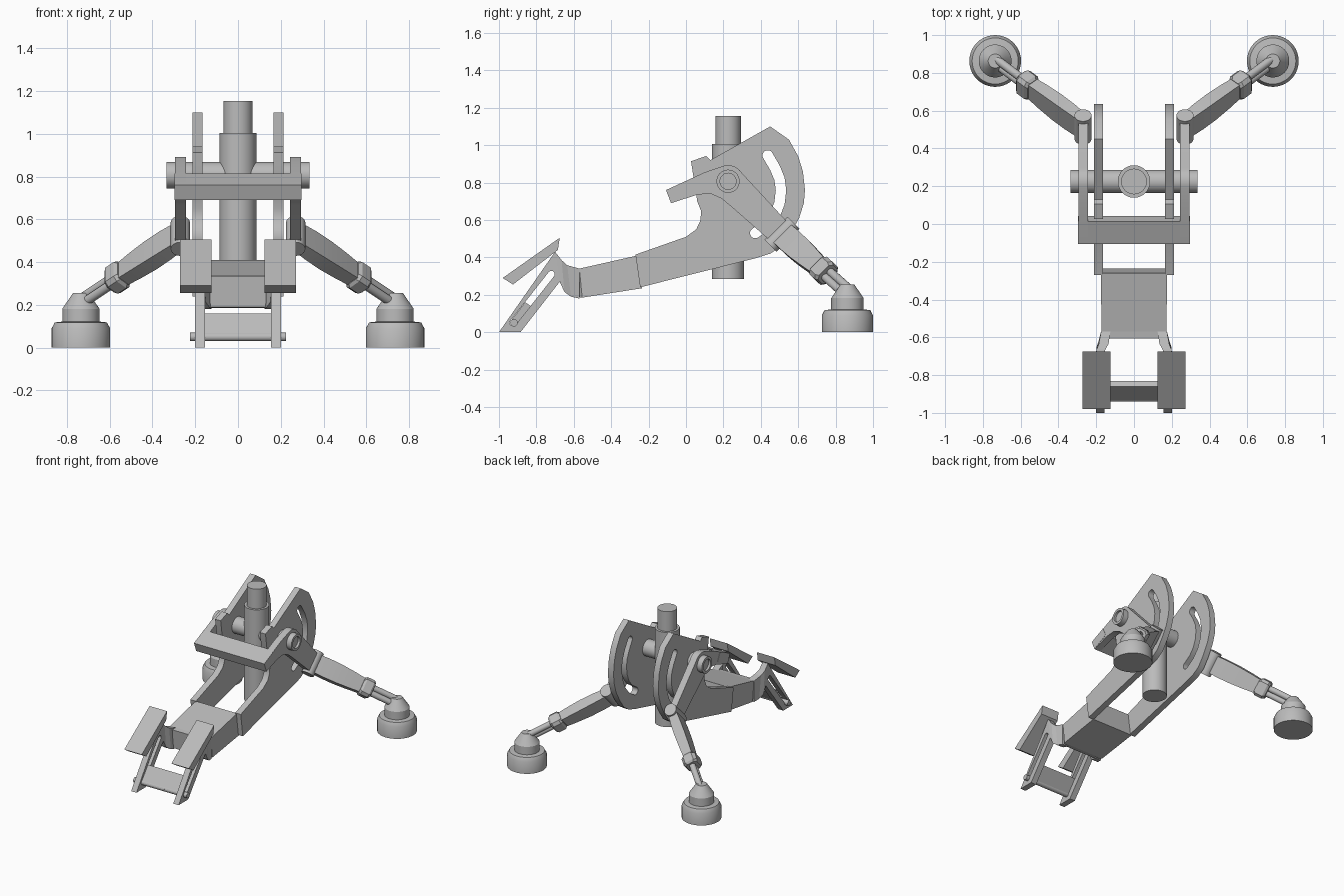
import bpy, bmesh, math
from mathutils import Vector

cube = bpy.data.objects.get("Cube")
if cube:
    bpy.data.objects.remove(cube, do_unlink=True)

steel = bpy.data.materials.new("plain grey")
steel.use_nodes = True
GREY = (0.5, 0.5, 0.5, 1)
steel.diffuse_color = GREY
steel.node_tree.nodes["Principled BSDF"].inputs["Base Color"].default_value = GREY


def finish(name, mesh, mirror, smooth):
    """Link a mesh, give it the material and optionally mirror it."""
    mesh.materials.clear()
    mesh.materials.append(steel)
    ob = bpy.data.objects.new(name, mesh)
    bpy.context.collection.objects.link(ob)
    if mirror:
        ob.modifiers.new("Mirror", 'MIRROR')
    if smooth:
        bpy.ops.object.select_all(action='DESELECT')
        ob.select_set(True)
        bpy.context.view_layer.objects.active = ob
        bpy.ops.object.shade_smooth_by_angle(angle=math.radians(30))
    return ob


def loft(name, rings, mirror=False, smooth=False):
    """Skin a list of equal rings and cap both ends."""
    bm = bmesh.new()
    rows = [[bm.verts.new(p) for p in ring] for ring in rings]
    n = len(rows[0])
    for a, b in zip(rows, rows[1:]):
        for i in range(n):
            j = (i + 1) % n
            bm.faces.new((a[i], a[j], b[j], b[i]))
    bm.faces.new(rows[0])
    bm.faces.new(rows[-1])
    bmesh.ops.recalc_face_normals(bm, faces=bm.faces)
    mesh = bpy.data.meshes.new(name)
    bm.to_mesh(mesh)
    bm.free()
    return finish(name, mesh, mirror, smooth)


def lathe(name, base, axis, profile, mirror=False, sides=32):
    """Turn (radius, distance) pairs around an axis."""
    axis = Vector(axis).normalized()
    u = axis.orthogonal().normalized()
    v = axis.cross(u)
    turn = [2 * math.pi * i / sides for i in range(sides)]
    rings = [[Vector(base) + axis * h + r * (u * math.cos(t) + v * math.sin(t))
              for t in turn] for r, h in profile]
    return loft(name, rings, mirror, True)


def prism(name, outline, x0, x1, mirror=False):
    """Extrude a (y, z) outline along x."""
    return loft(name, [[(x, y, z) for y, z in outline] for x in (x0, x1)], mirror)


def slot(path, r):
    """Rounded slot outline around a path."""
    pts = [Vector(p) for p in path]
    left, right = [], []
    for i, p in enumerate(pts):
        d = (pts[min(i + 1, len(pts) - 1)] - pts[max(i - 1, 0)]).normalized()
        side = Vector((-d.y, d.x)) * r
        left.append(p + side)
        right.append(p - side)

    def cap(c, start):
        a0 = math.atan2(start.y - c.y, start.x - c.x)
        return [c + r * Vector((math.cos(a0 - k * math.pi / 8), math.sin(a0 - k * math.pi / 8)))
                for k in range(1, 8)]
    return left + cap(pts[-1], left[-1]) + right[::-1] + cap(pts[0], right[0])


def plate(name, outlines, x0, x1):
    """Mirrored plate in the yz plane; later outlines are holes."""
    curve = bpy.data.curves.new(name, 'CURVE')
    curve.dimensions = '2D'
    curve.fill_mode = 'BOTH'
    curve.extrude = (x1 - x0) / 2
    for line in outlines:
        s = curve.splines.new('POLY')
        s.points.add(len(line) - 1)
        for pt, (y, z) in zip(s.points, line):
            pt.co = (y, z, 0, 1)
        s.use_cyclic_u = True
    tmp = bpy.data.objects.new(name + "_curve", curve)
    bpy.context.collection.objects.link(tmp)
    dg = bpy.context.evaluated_depsgraph_get()
    mesh = bpy.data.meshes.new_from_object(tmp.evaluated_get(dg))
    bpy.data.objects.remove(tmp, do_unlink=True)
    for v in mesh.vertices:
        y, z, x = v.co
        v.co = (x + (x0 + x1) / 2, y, z)
    return finish(name, mesh, True, True)


# Quadrant side plates with curved slot
quadrant = [(-.27, .415), (-.245, .24), (.37, .395), (.45, .42), (.51, .46), (.56, .53),
            (.605, .61), (.63, .69), (.636, .76), (.625, .86), (.6, .94), (.55, 1.03),
            (.45, 1.1), (.13, .92), (.107, .942), (.027, .914), (.06, .7), (.08, .65),
            (.078, .6), (.055, .55), (.0, .51)]
arc = [(.437, .945), (.475, .88), (.5, .82), (.508, .76), (.5, .69), (.475, .625),
       (.43, .57), (.37, .53)]
plate("side_plates", [quadrant, slot(arc, .028)], .165, .212)

# Lower box joining the plates to the front feet
box = [((-.26, .41), (-.235, .235), .175), ((-.57, .34), (-.555, .185), .172),
       ((-.605, .335), (-.59, .19), .135)]
loft("lower_box", [[(-w, *t), (w, *t), (w, *b), (-w, *b)] for t, b, w in box])
neck = [((-.7, .43), (-.675, .27), .155, .2), ((-.665, .385), (-.65, .215), .152, .198),
        ((-.635, .358), (-.615, .19), .135, .186), ((-.57, .34), (-.57, .18), .125, .175)]
loft("front_necks", [[(a, *t), (b, *t), (b, *l), (a, *l)] for t, l, a, b in neck], True)

# Front feet, their pin, brace and flaps
foot = [(-1, 0), (-.885, 0), (-.675, .27), (-.7, .43)]
plate("front_feet", [foot, slot([(-.925, .05), (-.72, .31)], .018)], .155, .2)
lathe("foot_pin", (-.225, -.92, .05), (1, 0, 0), [(.02, 0), (.02, .45)], sides=16)
prism("foot_brace", [(-.94, .055), (-.86, .16), (-.83, .14), (-.91, .035)], -.156, .156)
prism("front_flaps", [(-.98, .29), (-.675, .505), (-.685, .44), (-.925, .255)], .125, .272, True)

# Central tube and pivot bar
lathe("main_tube", (0, .225, .285), (0, 0, 1),
      [(.086, 0), (.086, .72), (.068, .72), (.068, .87)], sides=40)
end = [(.032, .318), (.043, .318), (.043, .335), (.062, .335)]
lathe("pivot_bar", (0, .225, .807), (1, 0, 0),
      [(r, -h) for r, h in end] + [(r, h) for r, h in end[::-1]])

# Yoke: front bar and two bent arms
prism("yoke_bar", [(-.107, .76), (.013, .815), (.042, .75), (-.08, .69)], -.296, .296)
ring = [(.225 + .086 * math.cos(math.radians(a)), .807 + .086 * math.sin(math.radians(a)))
        for a in range(115, 30, -12)]
plate("yoke_arms", [[(-.107, .76), (.1, .855)] + ring +
                    [(.55, .58), (.455, .485), (.246, .668), (.19, .715), (.128, .742),
                     (.06, .735), (-.08, .69)]], .243, .294)

# Rear legs swing about a slanted hinge
hinge = Vector((.27, .515, .525))
foot_top = Vector((.735, .863, .215))
up = Vector((0, 1, 1)).normalized()
along = (foot_top - hinge).normalized()
side = along.cross(up).normalized()
reach = (foot_top - hinge).length
lathe("leg_hinges", hinge - up * .09, up, [(.045, 0), (.045, .175)], True)


def section(t, w, h, bevel=0):
    """Rectangle across the leg, with optional cut corners."""
    c = hinge + along * t
    corners = []
    for sx, sy in ((1, 1), (-1, 1), (-1, -1), (1, -1)):
        if bevel:
            pair = [(sx * w, sy * (h - bevel)), (sx * (w - bevel), sy * h)]
            corners += pair if sx * sy > 0 else pair[::-1]
        else:
            corners.append((sx * w, sy * h))
    return [c + side * a + up * b for a, b in corners]


beam = [(.0, .03, .066), (.1, .036, .069), (.2, .038, .067), (.3, .036, .06), (.4, .032, .05)]
loft("leg_beams", [section(*s) for s in beam], True, True)
loft("leg_clamps", [section(t, w, h, .02) for t, w, h in
                    ((.375, .042, .056), (.39, .052, .066), (.445, .052, .066), (.46, .042, .056))], True)
for n, k in (("upper", 1), ("lower", -1)):
    lathe(n + "_leg_rods", hinge + along * .42 + up * k * .02, along,
          [(.022, 0), (.022, reach - .42)], True, 16)

# Round rear feet
lathe("rear_feet", (.735, .863, 0), (0, 0, 1),
      [(.137, 0), (.137, .09), (.122, .118), (.087, .122), (.087, .182), (.037, .255)], True, 40)
